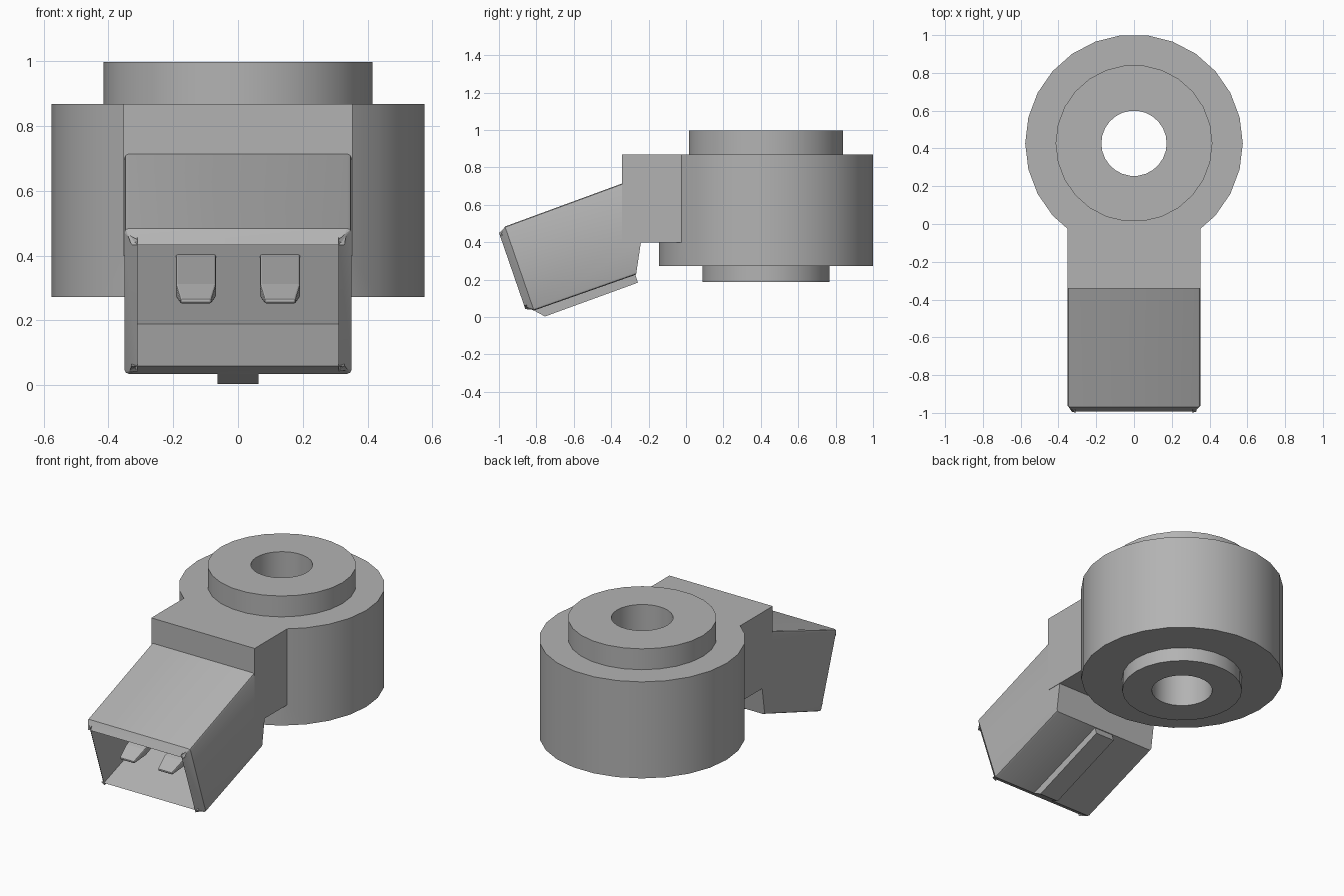
import bpy, bmesh, math
from mathutils import Vector

cube = bpy.data.objects.get("Cube")
if cube:
    bpy.data.objects.remove(cube, do_unlink=True)

GREY = (0.45, 0.45, 0.45, 1)
grey = bpy.data.materials.new("plain_grey")
grey.use_nodes = True
grey.diffuse_color = GREY
grey.node_tree.nodes["Principled BSDF"].inputs["Base Color"].default_value = GREY

TILT = math.radians(20)
RING_Y = 0.427


def make(name, bm):
    bmesh.ops.recalc_face_normals(bm, faces=bm.faces)
    mesh = bpy.data.meshes.new(name)
    bm.to_mesh(mesh)
    bm.free()
    mesh.materials.append(grey)
    obj = bpy.data.objects.new(name, mesh)
    bpy.context.collection.objects.link(obj)
    return obj


def prism(profile, half):
    """Side profile of (y, z) points extruded along x."""
    bm = bmesh.new()
    face = bm.faces.new([bm.verts.new((-half, y, z)) for y, z in profile])
    ext = bmesh.ops.extrude_face_region(bm, geom=[face], use_keep_orig=True)
    moved = [v for v in ext["geom"] if isinstance(v, bmesh.types.BMVert)]
    bmesh.ops.translate(bm, verts=moved, vec=(2 * half, 0, 0))
    bmesh.ops.recalc_face_normals(bm, faces=bm.faces)
    return bm


def tilted(x, f, u):
    """Point in the plug's frame: f runs out of the socket, u across it."""
    c, s = math.cos(TILT), math.sin(TILT)
    return Vector((x, -c * f - s * u, c * u - s * f))


def activate(obj):
    bpy.ops.object.select_all(action="DESELECT")
    obj.select_set(True)
    bpy.context.view_layer.objects.active = obj


def join_solid(base, other):
    activate(base)
    mod = base.modifiers.new("union", "BOOLEAN")
    mod.operation, mod.solver, mod.object = "UNION", "EXACT", other
    bpy.ops.object.modifier_apply(modifier=mod.name)
    bpy.data.objects.remove(other, do_unlink=True)


# Ring body with upper and lower collars and a through hole
SIDES = 26
steps = [(0.173, 0.187), (0.342, 0.187), (0.342, 0.272), (0.576, 0.272),
         (0.576, 0.868), (0.415, 0.868), (0.415, 0.997), (0.173, 0.997)]
bm = bmesh.new()
rings = []
for r, z in steps:
    angles = [2 * math.pi * i / SIDES for i in range(SIDES)]
    rings.append([bm.verts.new((r * math.cos(a), RING_Y + r * math.sin(a), z)) for a in angles])
for k, low in enumerate(rings):
    high = rings[(k + 1) % len(rings)]
    for i in range(SIDES):
        j = (i + 1) % SIDES
        bm.faces.new((low[i], low[j], high[j], high[i]))
body = make("ring_body", bm)

# Neck block between ring and plug
neck = make("neck", prism([(0, 0.868), (-0.342, 0.868), (-0.342, 0.398), (0, 0.398)], 0.353))

# Plug shell: rounded long edges, chamfered mouth and a deep socket
bm = prism([(-0.23, 0.755), (-0.968, 0.484), (-0.813, 0.035),
            (-0.267, 0.227), (-0.238, 0.42)], 0.351)
forward = tilted(0, 1, 0)
long_edges = [e for e in bm.edges if abs((e.verts[0].co - e.verts[1].co).normalized().dot(forward)) > 0.97]
bmesh.ops.bevel(bm, geom=long_edges, offset=0.014, segments=2, profile=0.5, affect="EDGES")
bm.normal_update()
mouth = max(bm.faces, key=lambda f: f.normal.dot(forward))
bmesh.ops.inset_individual(bm, faces=[mouth], thickness=0.041, depth=0.041)
bmesh.ops.inset_individual(bm, faces=[mouth], thickness=0.0005, depth=-0.395)
plug = make("plug_shell", bm)

join_solid(body, neck)
join_solid(body, plug)
activate(body)
bpy.ops.object.shade_smooth_by_angle(angle=math.radians(28))

# Key rib under the plug
make("key_rib", prism([(-0.815, 0.055), (-0.813, 0.035), (-0.754, 0.003),
                       (-0.257, 0.184), (-0.275, 0.24)], 0.064))

# Two contact blades inside the socket, tapered at the tip
for side, label in ((1, "left"), (-1, "right")):
    bm = bmesh.new()
    loops = []
    for f, w, t in ((0.37, 0.062, 0.022), (0.66, 0.062, 0.022), (0.755, 0.048, 0.008)):
        corners = ((-w, -t), (w, -t), (w, t), (-w, t))
        loops.append([bm.verts.new(tilted(side * 0.13 + x, f, 0.55 + u)) for x, u in corners])
    bm.faces.new(loops[0])
    bm.faces.new(loops[-1])
    for a, b in zip(loops, loops[1:]):
        for i in range(4):
            j = (i + 1) % 4
            bm.faces.new((a[i], a[j], b[j], b[i]))
    blade = make(label + "_contact_blade", bm)
    bevel = blade.modifiers.new("soft_edges", "BEVEL")
    bevel.width, bevel.segments = 0.006, 2
